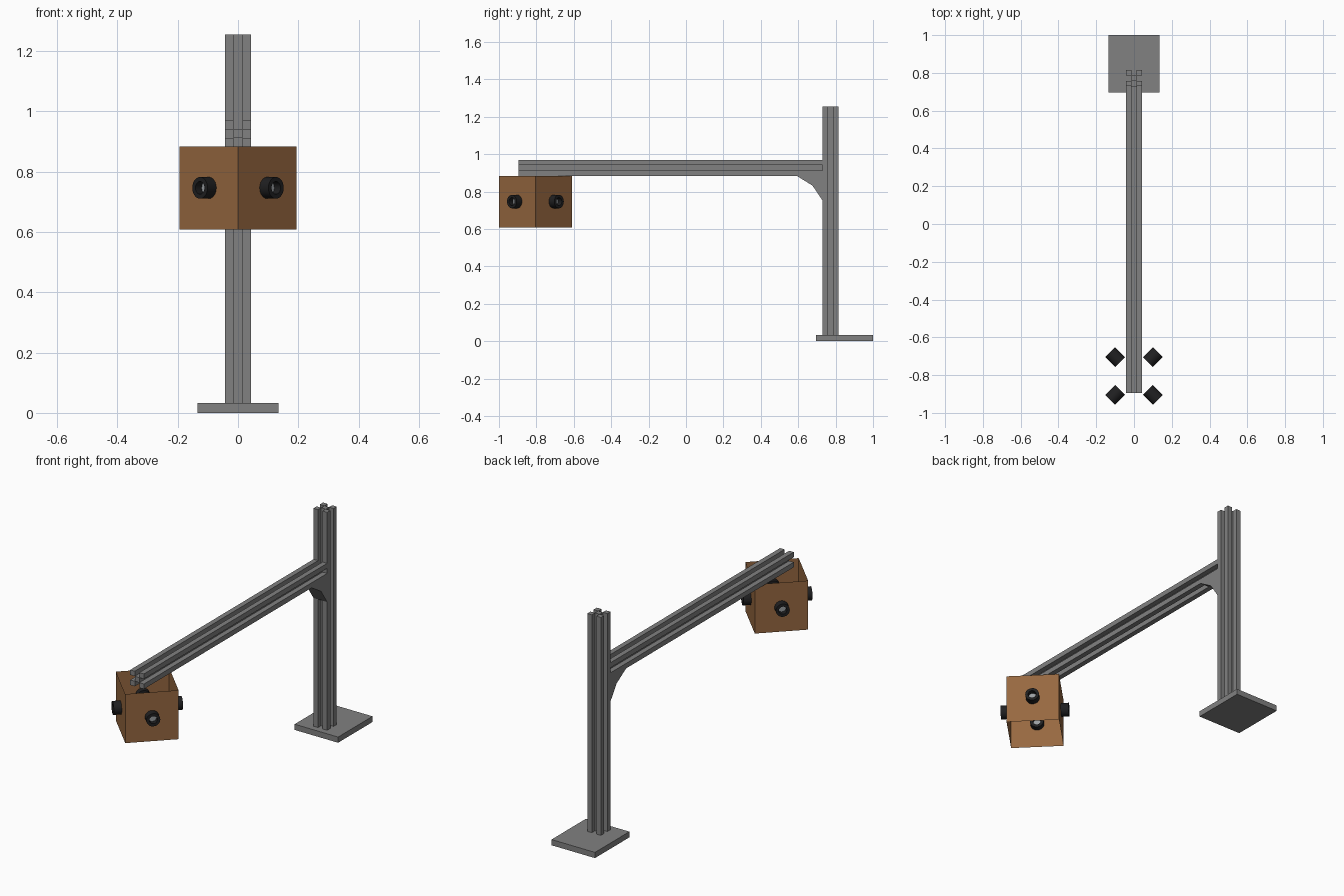
import bpy, bmesh, math
from mathutils import Matrix, Vector

if "Cube" in bpy.data.objects:
    bpy.data.objects.remove(bpy.data.objects["Cube"])


def material(name, rgb):
    m = bpy.data.materials.new(name)
    m.diffuse_color = (*rgb, 1)
    m.use_nodes = True
    m.node_tree.nodes["Principled BSDF"].inputs["Base Color"].default_value = m.diffuse_color
    return m


METAL = material("grey metal", (0.22, 0.22, 0.22))
WOOD = material("brown panel", (0.31, 0.14, 0.052))
BLACK = material("black housing", (0.014, 0.014, 0.015))
GLASS = material("lens glass", (0.32, 0.34, 0.36))


def finish(bm, name, mat, smooth=False):
    bmesh.ops.recalc_face_normals(bm, faces=bm.faces[:])
    me = bpy.data.meshes.new(name)
    bm.to_mesh(me)
    bm.free()
    me.materials.append(mat)
    ob = bpy.data.objects.new(name, me)
    bpy.context.collection.objects.link(ob)
    if smooth:
        bpy.ops.object.select_all(action='DESELECT')
        bpy.context.view_layer.objects.active = ob
        ob.select_set(True)
        bpy.ops.object.shade_smooth_by_angle(angle=math.radians(40))
    return ob


def add_box(bm, lo, hi):
    lo, hi = Vector(lo), Vector(hi)
    mat = Matrix.Translation((lo + hi) / 2) @ Matrix.Diagonal((*(hi - lo), 1))
    return bmesh.ops.create_cube(bm, size=1, matrix=mat)["verts"]


W = 0.0425          # half width of the slotted rails
T = W * 2 / 3       # one third of the rail width


def slotted_rail(name, length, matrix):
    """Rail along local z: four corner bars and a core bar."""
    bm = bmesh.new()
    for i in range(3):
        for j in range(3):
            if (i + j) % 2 == 0:
                x, y = -W + i * T, -W + j * T
                add_box(bm, (x, y, 0), (x + T, y + T, length))
    bm.transform(matrix)
    return finish(bm, name, METAL)


# Base plate, upright post and horizontal arm
bm = bmesh.new()
add_box(bm, (-0.135, 0.695, 0), (0.135, 1.0, 0.032))
finish(bm, "base_plate", METAL)
slotted_rail("post", 1.223, Matrix.Translation((0, 0.7725, 0.032)))
slotted_rail("arm", 1.625, Matrix.Translation((0, 0.73, 0.9265)) @ Matrix.Rotation(math.pi / 2, 4, 'X'))

# Curved gusset under the arm
bm = bmesh.new()
profile = [(0.73, 0.884), (0.592, 0.884), (0.676, 0.832), (0.73, 0.752)]
face = bm.faces.new([bm.verts.new((-W, y, z)) for y, z in profile])
ext = bmesh.ops.extrude_face_region(bm, geom=[face])["geom"]
bmesh.ops.translate(bm, vec=(2 * W, 0, 0), verts=[v for v in ext if isinstance(v, bmesh.types.BMVert)])
finish(bm, "gusset", METAL)

# Camera box: four thin walls, open above and below
S = 0.275
CENTRE = Vector((0, -0.805, 0.7465))
bm = bmesh.new()
add_box(bm, (-S / 2,) * 3, (S / 2,) * 3)
bmesh.ops.delete(bm, geom=[f for f in bm.faces if abs(f.normal.z) > 0.5], context='FACES_ONLY')
bm.transform(Matrix.Translation(CENTRE) @ Matrix.Rotation(math.pi / 4, 4, 'Z'))
finish(bm, "camera_box", WOOD)


# Four lenses, one through each wall
def lens(index):
    place = (Matrix.Translation(CENTRE)
             @ Matrix.Rotation(math.pi / 4 + index * math.pi / 2, 4, 'Z')
             @ Matrix.Translation((S / 2, 0, 0)))
    # housing: a tube section spun round the lens axis
    bm = bmesh.new()
    R, r, out, inn = 0.036, 0.021, 0.041, -0.034
    ring = [bm.verts.new((x, 0, z)) for x, z in ((out, r), (out, R), (inn, R), (inn, r))]
    edges = [bm.edges.new((ring[i], ring[(i + 1) % 4])) for i in range(4)]
    bmesh.ops.spin(bm, geom=ring + edges, cent=(0, 0, 0), axis=(1, 0, 0),
                   angle=2 * math.pi, steps=24, use_duplicate=False)
    bmesh.ops.remove_doubles(bm, verts=bm.verts[:], dist=1e-5)
    bm.transform(place)
    finish(bm, f"lens_housing_{index + 1}", BLACK, True)
    # glass set inside the tube
    bm = bmesh.new()
    bmesh.ops.create_cone(bm, cap_ends=True, segments=24, radius1=r, radius2=r, depth=0.024,
                          matrix=Matrix.Rotation(math.pi / 2, 4, 'Y'))
    bm.transform(place)
    finish(bm, f"lens_glass_{index + 1}", GLASS, True)


for k in range(4):
    lens(k)
